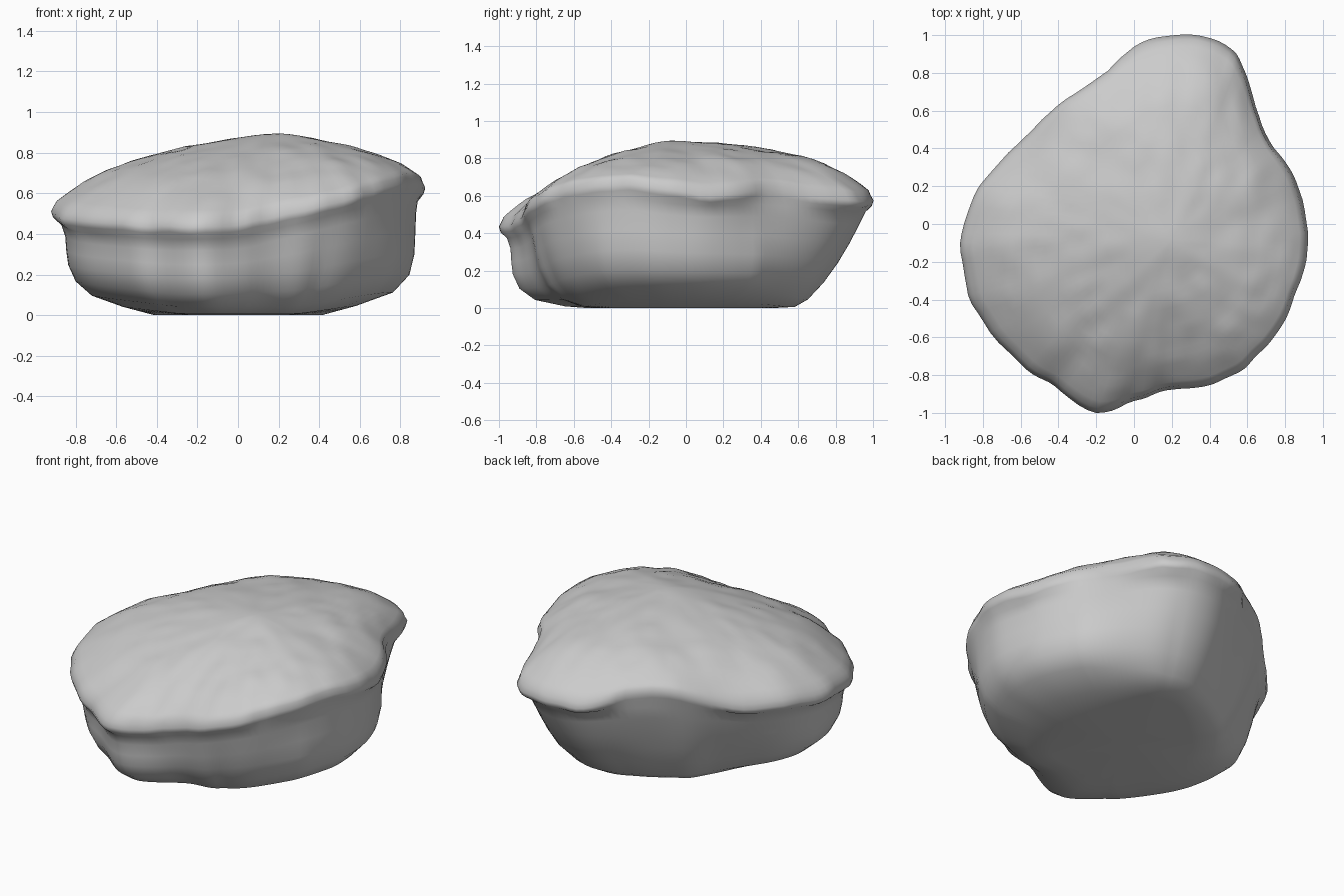
import bpy
import bmesh
from math import sqrt
from mathutils import Vector, noise

cube = bpy.data.objects.get("Cube")
if cube:
    bpy.data.objects.remove(cube, do_unlink=True)

# Rim of the boulder, counter-clockwise from the left side
RIM = [(.92, -.1, .62), (.88, .18, .59), (.78, .35, .62), (.69, .48, .62),
       (.62, .72, .58), (.54, .9, .57), (.38, .99, .57), (.2, 1, .57),
       (0, .94, .58), (-.18, .78, .65), (-.4, .63, .64), (-.62, .42, .54),
       (-.82, .2, .53), (-.91, -.05, .51), (-.9, -.28, .49), (-.8, -.52, .46),
       (-.57, -.77, .44), (-.42, -.86, .43), (-.2, -1, .43), (0, -.94, .44),
       (.18, -.88, .48), (.37, -.86, .52), (.56, -.78, .57), (.7, -.65, .61),
       (.8, -.5, .64), (.88, -.3, .65)]
# Underside profiles: share of rim radius, share of rim height
ROUND = [(.955, .87), (.935, .74), (.93, .58), (.92, .42), (.88, .24), (.79, .1), (.62, .02)]
SLOPED = [(.96, .9), (.93, .78), (.88, .6), (.82, .42), (.75, .24), (.67, .08), (.6, .01)]
STEEP = [(.97, .89), (.96, .78), (.955, .6), (.95, .42), (.92, .24), (.83, .1), (.64, .02)]
PEAK = Vector((.2, -.08, .895))
CORE = Vector((0, -.05, 0))
STEPS = 5


def smooth_loop(points, steps):
    """Closed Catmull-Rom curve through the points."""
    pts = [Vector(p) for p in points]
    n = len(pts)
    loop = []
    for i in range(n):
        a, b, c, d = (pts[(i + k) % n] for k in (-1, 0, 1, 2))
        for j in range(steps):
            t = j / steps
            loop.append(b + (c - a) * t / 2 + (a * 2 - b * 5 + c * 4 - d) * t * t / 2
                        + (b * 3 - a - c * 3 + d) * t ** 3 / 2)
    return loop


def relaxed(loop, reach):
    """Loop with its small notches averaged away."""
    n = len(loop)
    window = range(-reach, reach + 1)
    return [sum((loop[(i + k) % n] for k in window), Vector()) / len(window)
            for i in range(n)]


def clamp(value):
    return max(0, min(1, value))


def heading(p):
    return (p - CORE).to_2d().normalized()


def near(aim, x, y, falloff):
    """One in the given direction, fading to zero around it."""
    return clamp(1 - falloff * (aim - Vector((x, y))).length)


def cap_point(rim, soft, s):
    """Low cone that rolls over at the edge, fuller towards the back."""
    edge = soft.lerp(rim, s ** 3)
    cone = .5 - .17 * heading(rim).y
    tip = (sqrt(s * s + .012) - .11) / .896
    drop = cone * tip + (1 - cone) * s ** 5
    p = PEAK.lerp(edge, s)
    p.z = PEAK.z + (edge.z + .035 - PEAK.z) * drop
    fade = clamp((1 - s) * 6) * clamp(s * 3)
    p.z += fade * (.012 * noise.noise(p * 4) + .01 * noise.noise(p * 9))
    return p


def body_point(rim, level):
    """Side wall, blended between the three profiles by direction."""
    aim = heading(rim)
    corner = near(aim, .5, -.85, 1.8) * .6
    slope = max(corner, clamp(aim.y * 1.4 + .05 - .9 * max(0, aim.x)))
    steep = min(1 - slope, clamp(aim.x * 1.6 - .2))
    plain = 1 - slope - steep
    radius, height = (slope * SLOPED[level][k] + steep * STEEP[level][k]
                      + plain * ROUND[level][k] for k in (0, 1))
    radius += .06 * near(aim, -.55, .83, 1.8) * (1 - height)
    p = CORE + (rim - CORE) * radius
    p.z = rim.z * height + .12 * clamp(abs(p.x) - .3) * (1 - height)
    wobble = noise.noise(p * 3) * .012
    p.x += aim.x * wobble
    p.y += aim.y * wobble
    return p


def lip_point(rim, scale, drop):
    p = CORE + (rim - CORE) * scale
    p.z = rim.z + drop
    return p


# Ragged edge of the cap, and calmer loops for the dome and the wall
outline = smooth_loop(RIM, STEPS)
dome_loop = relaxed(relaxed(outline, 6), 6)
wall_loop = [p.lerp(lip_point(q, 1.015, 0), clamp(.5 + 2 * p.y))
             for p, q in zip(outline, relaxed(outline, 6))]
for p in outline:
    ragged = noise.noise(p * 9)
    p += (p - CORE).to_2d().to_3d() * ragged * .012
    p.z += .012 * noise.noise(p * 7)

# Stack rings from peak to base
rings = []
for k in range(1, 19):
    s = 1 - (1 - k / 19) ** 1.3
    rings.append([cap_point(p, q, s) for p, q in zip(outline, dome_loop)])
for scale, drop in ((.985, .033), (1, .005), (.99, -.025)):
    rings.append([lip_point(p, scale, drop) for p in outline])
rings += [[body_point(p, level) for p in wall_loop] for level in range(len(ROUND))]
rings.append([Vector((p.x * .45, p.y * .5 - .03, 0)) for p in wall_loop])

# Skin the rings
bm = bmesh.new()
top = bm.verts.new(PEAK)
bottom = bm.verts.new((0, -.05, 0))
grid = [[bm.verts.new(p) for p in ring] for ring in rings]
count = len(outline)
for i in range(count):
    j = (i + 1) % count
    bm.faces.new((top, grid[0][i], grid[0][j]))
    bm.faces.new((bottom, grid[-1][j], grid[-1][i]))
    for upper, lower in zip(grid, grid[1:]):
        bm.faces.new((upper[i], lower[i], lower[j], upper[j]))
bmesh.ops.recalc_face_normals(bm, faces=bm.faces)
for face in bm.faces:
    face.smooth = True

mesh = bpy.data.meshes.new("boulder")
bm.to_mesh(mesh)
bm.free()
boulder = bpy.data.objects.new("boulder", mesh)
bpy.context.collection.objects.link(boulder)

# Plain grey stone
stone = bpy.data.materials.new("grey stone")
stone.use_nodes = True
colour = (.6, .6, .6, 1)
stone.diffuse_color = colour
stone.node_tree.nodes["Principled BSDF"].inputs["Base Color"].default_value = colour
mesh.materials.append(stone)
